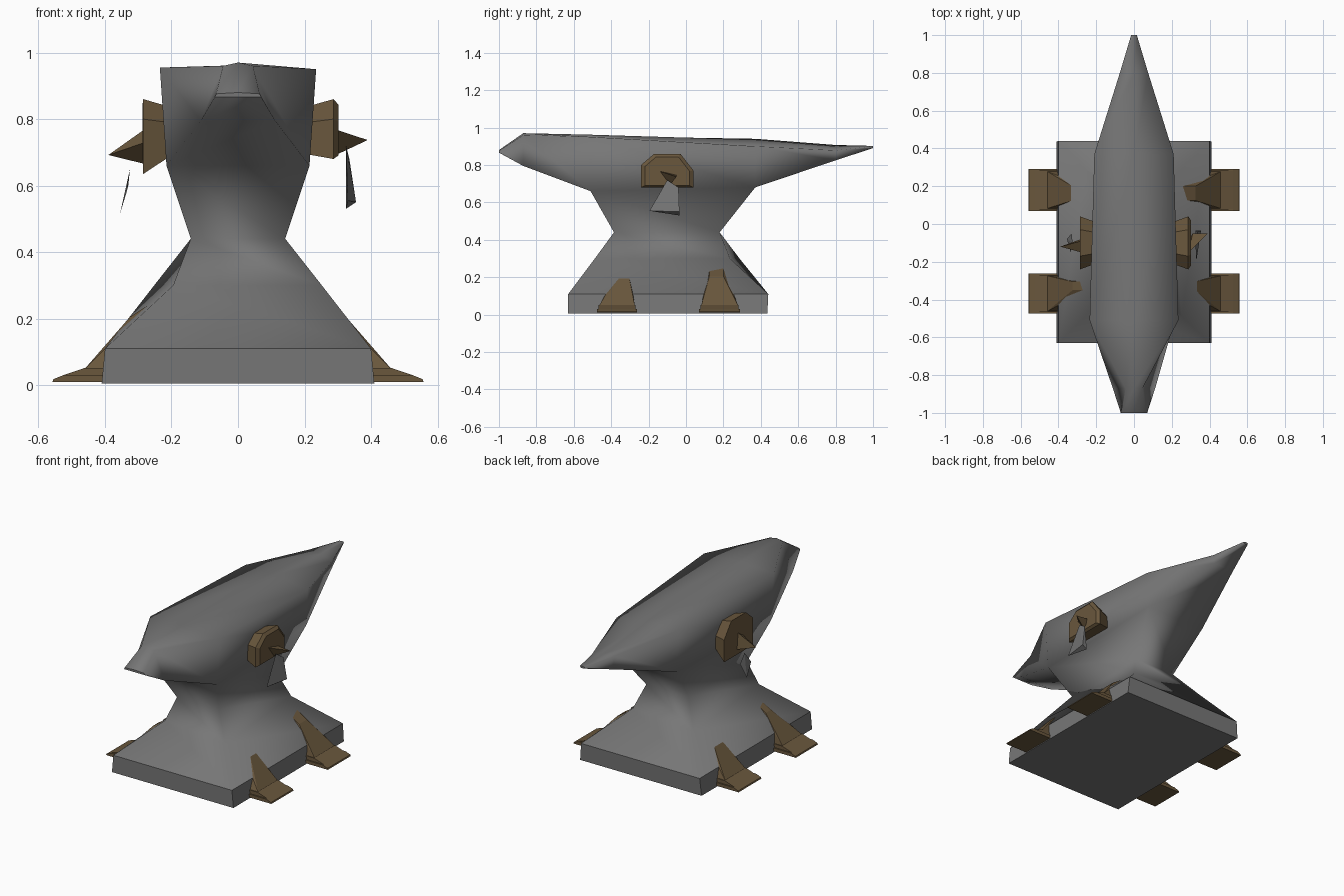
import bpy, bmesh
from mathutils import Vector

cube = bpy.data.objects.get("Cube")
if cube:
    bpy.data.objects.remove(cube, do_unlink=True)


def material(name, color):
    m = bpy.data.materials.new(name)
    m.use_nodes = True
    m.diffuse_color = (*color, 1)
    for n in m.node_tree.nodes:
        if n.type == 'BSDF_PRINCIPLED':
            n.inputs["Base Color"].default_value = (*color, 1)
    return m


iron = material("iron grey", (0.183, 0.183, 0.183))
brown = material("dark brown", (0.142, 0.095, 0.046))


def finish(bm, name, mat):
    bmesh.ops.recalc_face_normals(bm, faces=bm.faces[:])
    me = bpy.data.meshes.new(name)
    bm.to_mesh(me)
    bm.free()
    me.materials.append(mat)
    ob = bpy.data.objects.new(name, me)
    bpy.context.collection.objects.link(ob)
    return ob


def hull(name, points, mat):
    """Convex solid through a few corner points."""
    bm = bmesh.new()
    for p in points:
        bm.verts.new(p)
    bmesh.ops.convex_hull(bm, input=bm.verts[:])
    loose = [v for v in bm.verts if not v.link_faces]
    bmesh.ops.delete(bm, geom=loose, context='VERTS')
    return finish(bm, name, mat)


# Anvil head: cross-sections along y, each from bottom left over the top to bottom right
bm = bmesh.new()


def section(y, bottom, z_bottom, top, z_left, z_mid, z_right):
    pts = [(-bottom, z_bottom), (-top, z_left), (0, z_mid), (top, z_right), (bottom, z_bottom)]
    return [bm.verts.new((x, y, z)) for x, z in pts]


head = [
    section(-1.0, 0.07, 0.866, 0.065, 0.876, 0.88, 0.876),
    section(-0.87, 0.112, 0.795, 0.045, 0.96, 0.97, 0.96),
    section(-0.51, 0.215, 0.66, 0.235, 0.955, 0.962, 0.95),
    section(0.37, 0.2, 0.68, 0.21, 0.94, 0.935, 0.9),
    section(0.8, 0.07, 0.825, 0.075, 0.907, 0.9, 0.878),
    section(1.0, 0.012, 0.89, 0.015, 0.9, 0.902, 0.9),
]
for i, (a, b) in enumerate(zip(head, head[1:])):
    for j in range(5):
        if i == 2 and j == 4:
            continue            # the neck joins here
        k = (j + 1) % 5
        bm.faces.new((a[j], a[k], b[k], b[j]))
bm.faces.new(head[0])
bm.faces.new(head[-1])


# Neck, waist, flared foot and base block: four-cornered rings below the head
def box_ring(hx, y0, y1):
    return [(-hx, y0), (hx, y0), (hx, y1), (-hx, y1)]


rings = [
    (0.44, box_ring(0.142, -0.385, 0.18)),
    # two opposite corners of the flare are worn in
    (0.3, [(-0.195, -0.425), (0.252, -0.487), (0.195, 0.235), (-0.252, 0.286)]),
    (0.11, box_ring(0.4, -0.63, 0.44)),
    (0.005, box_ring(0.41, -0.63, 0.435)),
]
f, r = head[2], head[3]
upper = [f[0], f[4], r[4], r[0]]
for z, corners in rings:
    ring = [bm.verts.new((x, y, z)) for x, y in corners]
    for j in range(4):
        k = (j + 1) % 4
        bm.faces.new((upper[j], upper[k], ring[k], ring[j]))
    upper = ring
bm.faces.new(upper)

# Soft body, crisp base block and ends
for face in bm.faces:
    face.smooth = True
for e in bm.edges:
    ys = [v.co.y for v in e.verts]
    if max(v.co.z for v in e.verts) < 0.12 or min(ys) > 0.95 or max(ys) < -0.95:
        e.smooth = False
finish(bm, "anvil_body", iron)

# Feet: a flat bevelled plate, a low step and a spike leaning on the flare
for side, sname in ((1, "left"), (-1, "right")):
    for fname, y0, y1, t0, t1 in (("front", -0.475, -0.262, -0.35, -0.305),
                                  ("back", 0.07, 0.29, 0.125, 0.2)):
        plate = [(side * x, y, z) for y in (y0, y1)
                 for x, z in ((0.36, 0.01), (0.558, 0.01), (0.555, 0.018),
                              (0.525, 0.03), (0.36, 0.03))]
        hull(f"{fname}_{sname}_foot_plate", plate, brown)
        step = [(side * x, y, z) for y in (y0 + 0.008, y1 - 0.008)
                for x, z in ((0.36, 0.03), (0.525, 0.03), (0.46, 0.052), (0.36, 0.052))]
        hull(f"{fname}_{sname}_foot_step", step, brown)
        spike = [(side * x, y, 0.05) for y in (y0 + 0.012, y1 - 0.012) for x in (0.36, 0.46)]
        spike += [(side * x, y, z) for y in (t0, t1)
                  for x, z in ((0.255, 0.25), (0.325, 0.205), (0.25, 0.2))]
        hull(f"{fname}_{sname}_foot_spike", spike, brown)

# Side bosses with chamfered outline
outline = [(-0.24, 0.68), (-0.24, 0.8), (-0.17, 0.86), (-0.03, 0.86), (0.04, 0.77), (0.04, 0.68)]
centre = Vector((-0.1, 0.75))


def boss(name, side, rim, face, drop):
    pts = []
    for y, z in outline:
        pts.append((side * rim, y, z - (drop if z < 0.7 else 0)))
        for x, scale in ((0.19, 0.75), (face, 0.85)):
            p = centre + (Vector((y, z)) - centre) * scale
            pts.append((side * x, p.x, max(p.y, 0.68)))
    hull(name, pts, brown)


boss("left_boss", 1, 0.287, 0.302, 0.0)
boss("right_boss", -1, 0.285, 0.287, 0.045)

# Spikes on the bosses and the loose shards below them
hull("left_spike", [(0.29, -0.15, 0.77), (0.29, -0.09, 0.69), (0.31, -0.05, 0.745),
                    (0.39, -0.05, 0.737)], brown)
hull("right_spike", [(-0.28, -0.15, 0.73), (-0.28, -0.09, 0.77), (-0.28, -0.08, 0.665),
                     (-0.39, -0.12, 0.692)], brown)
hull("left_shard", [(0.325, -0.1, 0.72), (0.335, -0.04, 0.68), (0.355, -0.035, 0.55),
                    (0.325, -0.035, 0.53), (0.33, -0.195, 0.555)], iron)
hull("right_shard", [(-0.325, -0.1, 0.65), (-0.33, -0.05, 0.6), (-0.355, -0.08, 0.515),
                     (-0.335, -0.15, 0.58)], iron)
